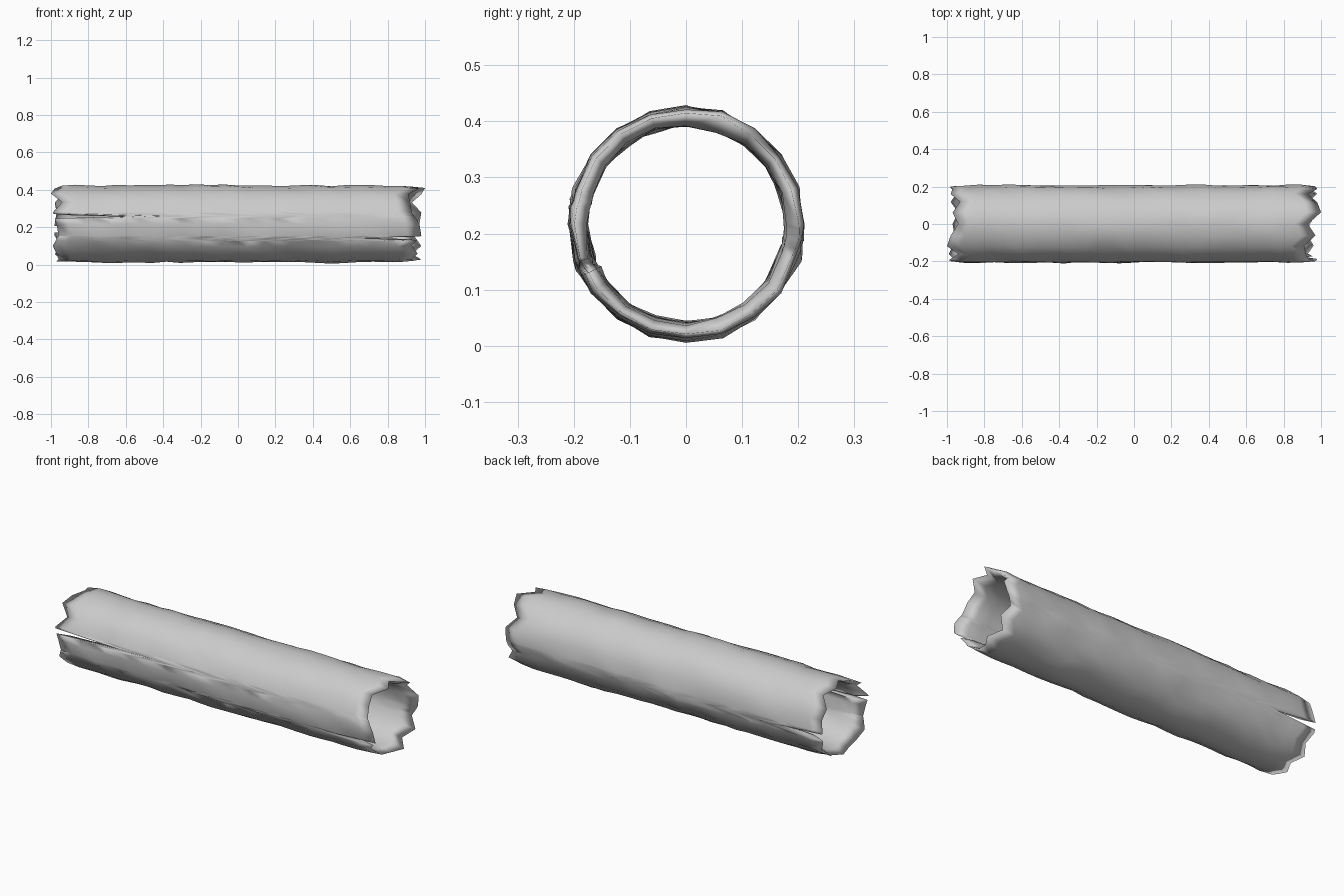
import bpy, bmesh, math
from mathutils import Vector, noise

if "Cube" in bpy.data.objects:
    bpy.data.objects.remove(bpy.data.objects["Cube"])

CENTRE_Z = 0.217
OUTER, INNER, RIM = 0.206, 0.178, 0.199
ROWS = 26

# Jagged end lengths every 18 degrees, from the back over the top to the front
TEETH_POS = [.97, .98, .93, .98, 1, .93, .97, .91, .92, .93,
             .97, .98, .93, .96, .93, .94, .98, .93, .98, .94]
TEETH_NEG = [.98, .97, .98, .93, .97, .94, .98, 1, .94, .99,
             .97, .96, .99, .97, .96, .97, .94, .98, .95, .98]
# Cracks: angle, half width in degrees, end sign, x reach of the tip
CRACKS = [(168, 3.5, -1, .58), (203, 3.5, 1, .63), (352, 5, -1, .74)]


def tooth(table, degrees):
    k = degrees / 18
    i = int(k)
    return table[i % 20] + (table[(i + 1) % 20] - table[i % 20]) * (k - i)


# Angular columns: regular ones plus three for each crack
columns = [(18 * k, tooth(TEETH_NEG, 18 * k), tooth(TEETH_POS, 18 * k)) for k in range(20)]
for angle, half, sign, tip in CRACKS:
    for d in (angle - half, angle, angle + half):
        lo, hi = tooth(TEETH_NEG, d), tooth(TEETH_POS, d)
        if d == angle:
            lo, hi = (tip, hi) if sign < 0 else (lo, tip)
        columns.append((d, lo, hi))
columns.sort()


def bark(x, a, radius, seed):
    """Point on a lumpy cylinder."""
    c, s = math.cos(a), math.sin(a)
    p = Vector((x * 5, c * 2.2, s * 2.2 + seed))
    r = radius + 0.009 * noise.noise(p) + 0.006 * noise.noise(p * 2.3)
    return (x, r * c, CENTRE_Z + r * s)


# Hollow trunk: each column is a closed loop, out along the bark and back inside
bm = bmesh.new()
loops = []
for degrees, lo, hi in columns:
    a = math.radians(degrees)
    xs = [-lo + (hi + lo) * i / ROWS for i in range(ROWS + 1)]
    loop = [bark(x, a, RIM if i in (0, ROWS) else OUTER, 0) for i, x in enumerate(xs)]
    loop += [bark(x, a, INNER, 7) for x in reversed(xs[1:-1])]
    loops.append([bm.verts.new(co) for co in loop])
for j, left in enumerate(loops):
    right = loops[(j + 1) % len(loops)]
    for i in range(len(left)):
        n = (i + 1) % len(left)
        bm.faces.new((left[i], left[n], right[n], right[i]))
bmesh.ops.recalc_face_normals(bm, faces=bm.faces)
for f in bm.faces:
    f.smooth = True

mesh = bpy.data.meshes.new("hollow_log")
bm.to_mesh(mesh)
bm.free()
log = bpy.data.objects.new("hollow_log", mesh)
bpy.context.collection.objects.link(log)

# Plain grey wood
mat = bpy.data.materials.new("grey_wood")
mat.use_nodes = True
grey = (0.6, 0.6, 0.6, 1)
mat.diffuse_color = grey
mat.node_tree.nodes["Principled BSDF"].inputs["Base Color"].default_value = grey
mesh.materials.append(mat)
